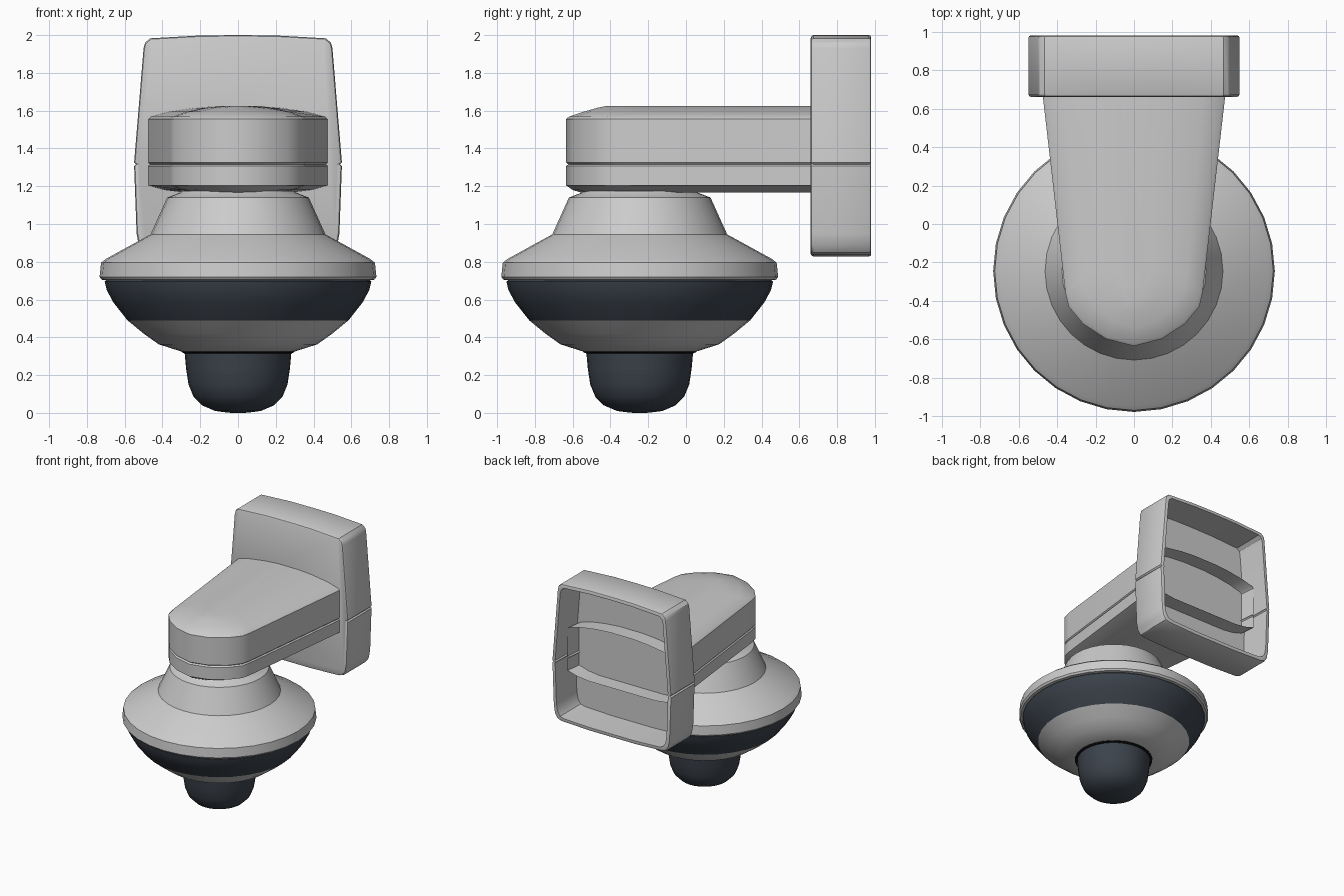
import bpy, bmesh, math

if "Cube" in bpy.data.objects:
    bpy.data.objects.remove(bpy.data.objects["Cube"])

CY = -0.245   # y of the dome axis


def material(name, rgb):
    m = bpy.data.materials.new(name)
    m.diffuse_color = (*rgb, 1)
    m.use_nodes = True
    m.node_tree.nodes["Principled BSDF"].inputs["Base Color"].default_value = m.diffuse_color
    return m


def finish(name, bm, mat=None, angle=32):
    bmesh.ops.remove_doubles(bm, verts=bm.verts, dist=1e-5)
    bmesh.ops.recalc_face_normals(bm, faces=bm.faces)
    me = bpy.data.meshes.new(name)
    bm.to_mesh(me)
    bm.free()
    ob = bpy.data.objects.new(name, me)
    bpy.context.collection.objects.link(ob)
    if mat:
        me.materials.append(mat)
    bpy.ops.object.select_all(action='DESELECT')
    bpy.context.view_layer.objects.active = ob
    ob.select_set(True)
    bpy.ops.object.shade_smooth_by_angle(angle=math.radians(angle))
    return ob


def loft(bm, rings, closed=True, cap_first=False, cap_last=False):
    vs = [[bm.verts.new(p) for p in r] for r in rings]
    n = len(vs[0])
    for a, b in zip(vs, vs[1:]):
        for i in range(n if closed else n - 1):
            j = (i + 1) % n
            bm.faces.new((a[i], a[j], b[j], b[i]))
    if cap_first:
        bm.faces.new(vs[0])
    if cap_last:
        bm.faces.new(vs[-1])


def lathe(name, profile, mat=None, segs=32):
    bm = bmesh.new()
    rings = [[(r * math.cos(2 * math.pi * i / segs),
               CY + r * math.sin(2 * math.pi * i / segs), z)
              for i in range(segs)] for r, z in profile]
    loft(bm, rings, cap_first=True, cap_last=True)
    return finish(name, bm, mat)


dark = material("dark_blue_grey", (0.045, 0.056, 0.072))
black = material("black", (0.006, 0.006, 0.007))

# Dome head, top to bottom
lathe("upper_housing", [(0.30, 1.175), (0.31, 1.165), (0.375, 1.14), (0.463, 0.945),
                        (0.70, 0.815), (0.725, 0.795), (0.733, 0.72), (0.722, 0.705),
                        (0.69, 0.703)])
lathe("dark_band", [(0.69, 0.71), (0.706, 0.695), (0.695, 0.65), (0.66, 0.585),
                    (0.585, 0.49)], dark)
lathe("lower_ring", [(0.585, 0.49), (0.50, 0.42), (0.42, 0.363), (0.30, 0.325)])
lathe("seal_ring", [(0.30, 0.34), (0.30, 0.322), (0.283, 0.315)], black)
lathe("lens_dome", [(0.283, 0.325), (0.275, 0.235), (0.262, 0.15), (0.235, 0.085),
                    (0.19, 0.04), (0.12, 0.01), (0.05, 0.001), (0.02, 0.0)], dark)

# Arm: a tapered U outline lofted upward, open at the wall end
BACK, NOSE = 0.85, -0.635
half = [(0.495, BACK), (0.474, 0.66), (0.357, -0.36), (0.34, -0.43),
        (0.265, -0.52), (0.145, -0.598)]
outline = half + [(0, NOSE)] + [(-x, y) for x, y in reversed(half)]


def arm_ring(z, s, nose):
    k = (BACK - nose) / (BACK - NOSE)
    return [(x * s, BACK + (y - BACK) * k, z) for x, y in outline]


bm = bmesh.new()
loft(bm, [arm_ring(*r) for r in (
    (1.168, 0.62, -0.56), (1.18, 0.82, -0.60), (1.205, 1, NOSE),
    (1.307, 1, NOSE), (1.316, 0.98, -0.622), (1.325, 1, NOSE),
    (1.555, 1, NOSE), (1.568, 0.97, -0.62), (1.595, 0.76, -0.54),
    (1.615, 0.48, -0.47), (1.625, 0.22, -0.42))],
    closed=False, cap_first=True, cap_last=True)
finish("arm", bm)

# Wall box: rounded outline lofted along y, hollow at the back
side = [(0.20, 0.828), (0.46, 0.838), (0.50, 0.85), (0.525, 0.885), (0.537, 0.95),
        (0.55, 1.306), (0.54, 1.316), (0.55, 1.326), (0.50, 1.93), (0.492, 1.96),
        (0.465, 1.983), (0.20, 1.998)]
plate = side + [(0, 2.0)] + [(-x, z) for x, z in reversed(side)]
MID = 1.414


def plate_ring(y, inset):
    sx, sz = 1 - inset / 0.54, 1 - inset / 0.585
    return [(x * sx, y, MID + (z - MID) * sz) for x, z in plate]


bm = bmesh.new()
loft(bm, [plate_ring(*r) for r in (
    (0.66, 0.015), (0.665, 0.005), (0.675, 0), (0.968, 0), (0.977, 0.004),
    (0.98, 0.01), (0.98, 0.03), (0.72, 0.036))],
    cap_first=True, cap_last=True)
finish("wall_box", bm)
